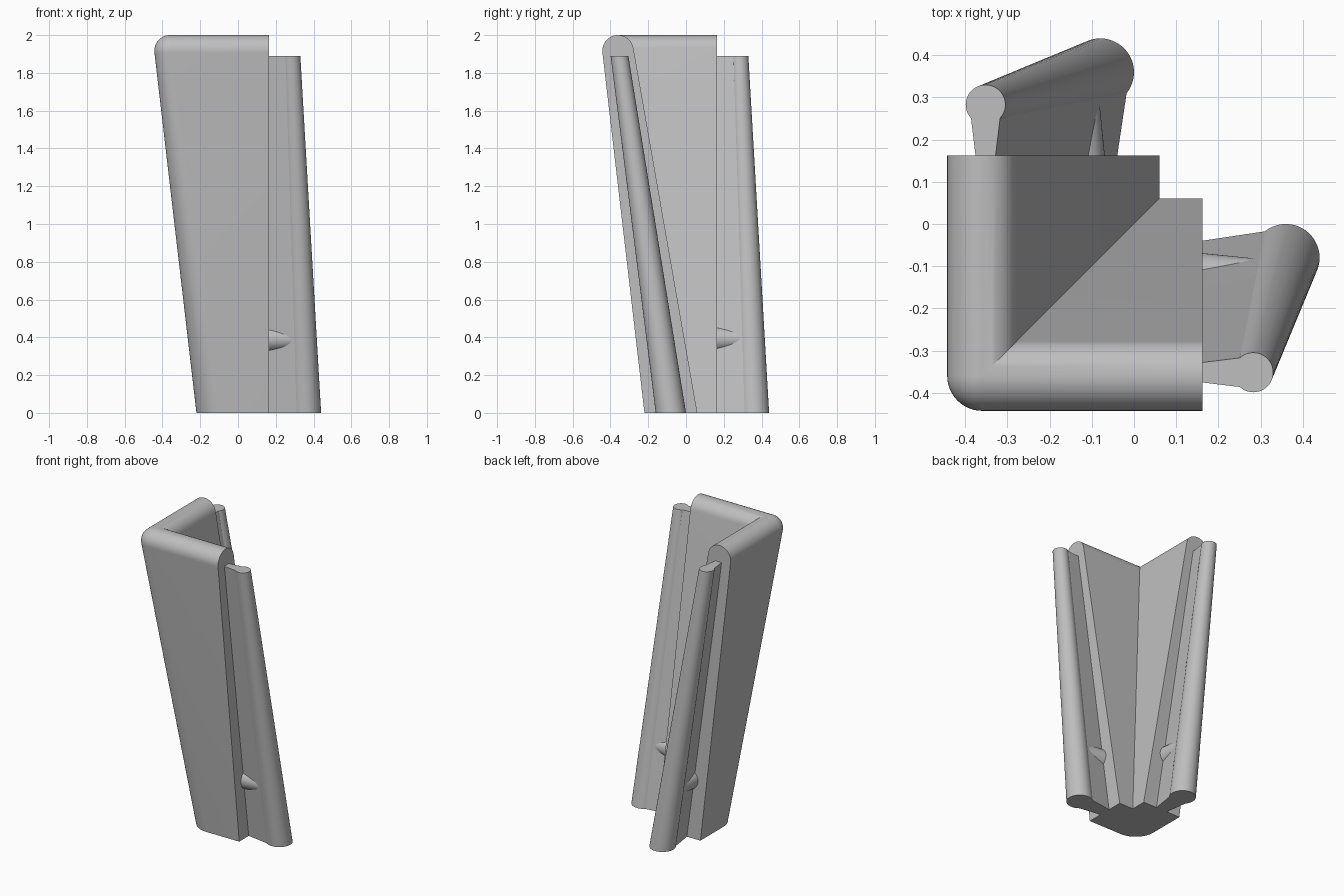
import bpy, bmesh
from math import sin, cos, pi, radians
from mathutils import Matrix, Vector

cube = bpy.data.objects.get("Cube")
if cube:
    bpy.data.objects.remove(cube, do_unlink=True)

# Single plain grey for every part
grey = bpy.data.materials.new("plain_grey")
grey.use_nodes = True
colour = (0.52, 0.52, 0.52, 1)
grey.diffuse_color = colour
grey.node_tree.nodes["Principled BSDF"].inputs["Base Color"].default_value = colour

SEG = 48
SWAP = Matrix(((0, 1, 0, 0), (1, 0, 0, 0), (0, 0, 1, 0), (0, 0, 0, 1)))  # mirror over x = y
END = 0.163          # where each wall stops
TOP = 1.89           # top of the rails


def circle(centre, r, axis="z"):
    """Points of a circle around the given axis."""
    pts = []
    for i in range(SEG):
        a, b = r * cos(2 * pi * i / SEG), r * sin(2 * pi * i / SEG)
        pts.append(Vector(centre) + Vector((a, b, 0) if axis == "z" else (0, a, b)))
    return pts


def sphere(centre, r):
    pts = []
    for i in range(SEG // 2 + 1):
        t = pi * i / (SEG // 2)
        c = Vector(centre) + Vector((0, 0, r * cos(t)))
        pts += circle(c, r * sin(t)) if 0 < i < SEG // 2 else [c]
    return pts


def hull(points):
    bm = bmesh.new()
    for p in points:
        bm.verts.new(p)
    bmesh.ops.remove_doubles(bm, verts=bm.verts, dist=1e-5)
    res = bmesh.ops.convex_hull(bm, input=bm.verts)
    junk = {v for v in res["geom_interior"] + res["geom_unused"]
            if isinstance(v, bmesh.types.BMVert)}
    bmesh.ops.delete(bm, geom=list(junk), context="VERTS")
    bmesh.ops.dissolve_limit(bm, angle_limit=0.005, verts=bm.verts, edges=bm.edges)
    return bm


def finish(name, bm):
    bmesh.ops.recalc_face_normals(bm, faces=bm.faces)
    mesh = bpy.data.meshes.new(name)
    bm.to_mesh(mesh)
    bm.free()
    mesh.materials.append(grey)
    ob = bpy.data.objects.new(name, mesh)
    bpy.context.collection.objects.link(ob)
    bpy.ops.object.select_all(action="DESELECT")
    ob.select_set(True)
    bpy.context.view_layer.objects.active = ob
    bpy.ops.object.shade_smooth_by_angle(angle=radians(25))


def pair(name, points):
    """Build a part on the left side and its twin at the back."""
    finish("left_" + name, hull(points))
    finish("back_" + name, hull([SWAP @ p for p in points]))


# Tapering angled wall: one half, cut at the mitre, then mirrored and welded
low, high, r_low, r_high = -0.08, -0.36, 0.14, 0.083
z_high = 2 - r_high
half = circle((low, low, 0), r_low)
half += [Vector((END, low + s * r_low, 0)) for s in (-1, 1)]
half += sphere((high, high, z_high), r_high)
half += circle((END, high, z_high), r_high, "x")
wall = hull(half)
bmesh.ops.bisect_plane(wall, geom=wall.verts[:] + wall.edges[:] + wall.faces[:],
                       dist=1e-5, plane_co=(0, 0, 0), plane_no=(1, -1, 0),
                       clear_inner=True)
twin = bmesh.ops.duplicate(wall, geom=wall.verts[:] + wall.edges[:] + wall.faces[:])["geom"]
bmesh.ops.transform(wall, matrix=SWAP,
                    verts=[g for g in twin if isinstance(g, bmesh.types.BMVert)])
bmesh.ops.remove_doubles(wall, verts=wall.verts, dist=1e-4)
finish("corner_wall", wall)

# Tapering round rail beside each wall end
pair("rail", circle((0.36, -0.08, 0), 0.08) + circle((0.283, -0.352, TOP), 0.047))

# Dovetail web joining wall end and rail
web = []
for s in (-1, 1):
    web += [Vector((0.14, -0.08 + s * 0.037, 0)), Vector((0.32, -0.08 + s * 0.064, 0)),
            Vector((0.14, -0.352 + s * 0.021, TOP)), Vector((0.255, -0.352 + s * 0.035, TOP))]
pair("web", web)

# Short tapered peg through each web
pair("peg", circle((0.15, -0.136, 0.39), 0.068, "x") + circle((0.31, -0.136, 0.39), 0.052, "x"))
